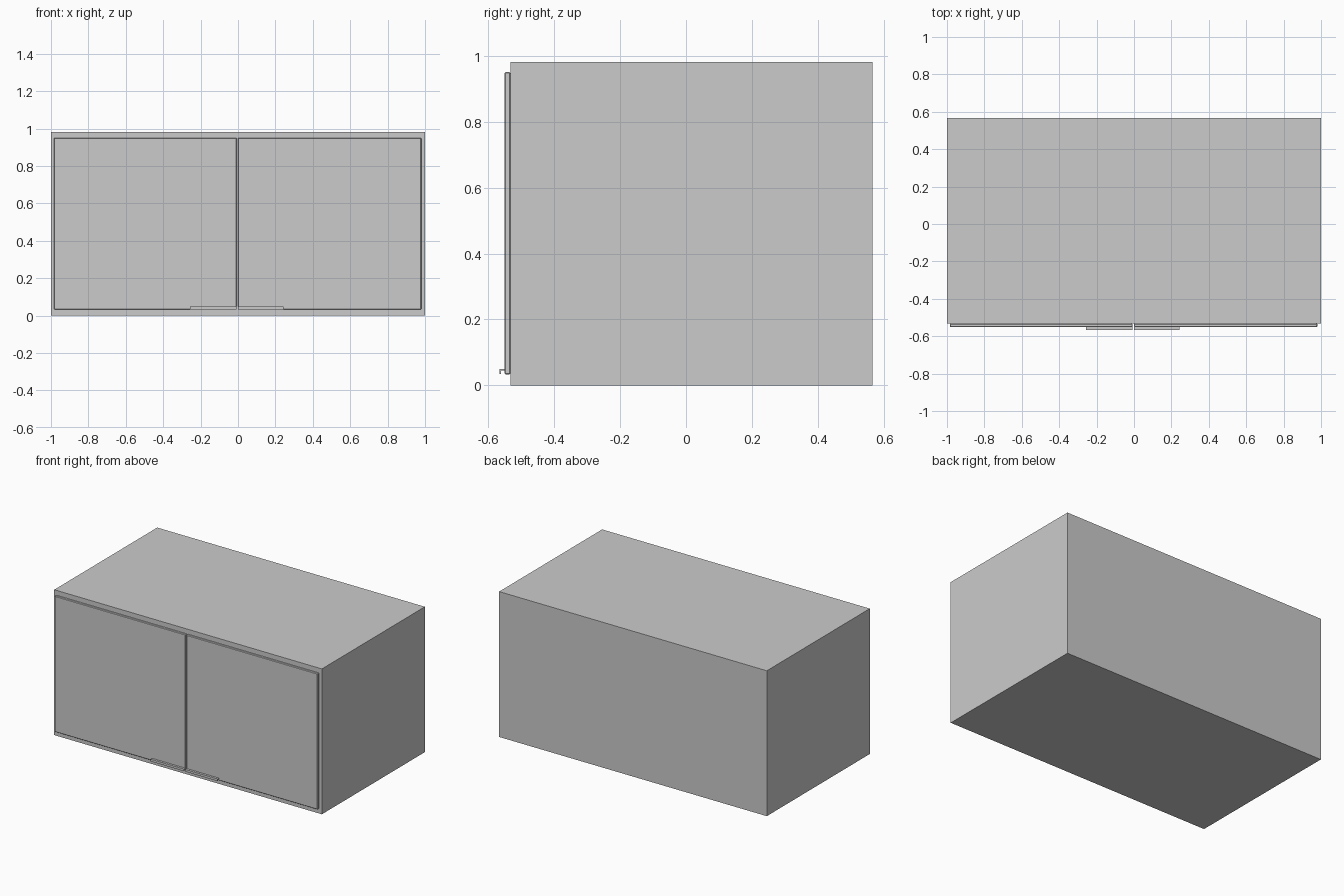
import bpy, bmesh

if "Cube" in bpy.data.objects:
    bpy.data.objects.remove(bpy.data.objects["Cube"])


def box(name, lo, hi, bevel=0.0):
    """Axis-aligned box between two corners, with an optional edge chamfer."""
    bm = bmesh.new()
    bmesh.ops.create_cube(bm, size=1)
    for v in bm.verts:
        v.co = [(a + b) / 2 + c * (b - a) for a, b, c in zip(lo, hi, v.co)]
    mesh = bpy.data.meshes.new(name)
    bm.to_mesh(mesh)
    bm.free()
    ob = bpy.data.objects.new(name, mesh)
    bpy.context.collection.objects.link(ob)
    if bevel:
        mod = ob.modifiers.new("edge_chamfer", 'BEVEL')
        mod.width = bevel
        mod.segments = 1
    return ob


def extrude_x(name, profile, x0, x1):
    """Extrude a closed (y, z) profile along x."""
    bm = bmesh.new()
    face = bm.faces.new([bm.verts.new((x0, y, z)) for y, z in profile])
    out = bmesh.ops.extrude_face_region(bm, geom=[face])
    moved = [g for g in out["geom"] if isinstance(g, bmesh.types.BMVert)]
    bmesh.ops.translate(bm, verts=moved, vec=(x1 - x0, 0, 0))
    bmesh.ops.recalc_face_normals(bm, faces=bm.faces)
    mesh = bpy.data.meshes.new(name)
    bm.to_mesh(mesh)
    bm.free()
    ob = bpy.data.objects.new(name, mesh)
    bpy.context.collection.objects.link(ob)
    return ob


FRONT, DOOR_FRONT, BACK = -0.533, -0.551, 0.566

# Cabinet body
box("cabinet_body", (-1, FRONT, 0), (1, BACK, 0.982))

# Finger-pull handle: thin shelf with a lip turned down at the front
T = 0.004
lip = [(DOOR_FRONT + 0.001, 0.049), (-0.566, 0.049), (-0.566, 0.034),
       (-0.566 + T, 0.034), (-0.566 + T, 0.049 - T), (DOOR_FRONT + 0.001, 0.049 - T)]

# Pair of doors, each with a handle at its lower inner corner
for side, door_x, handle_x in (("left", (-0.984, -0.008), (-0.256, -0.008)),
                               ("right", (0.0, 0.98), (0.0, 0.244))):
    box(side + "_door", (door_x[0], DOOR_FRONT, 0.033),
        (door_x[1], FRONT, 0.951), bevel=0.003)
    extrude_x(side + "_handle", lip, *handle_x)
